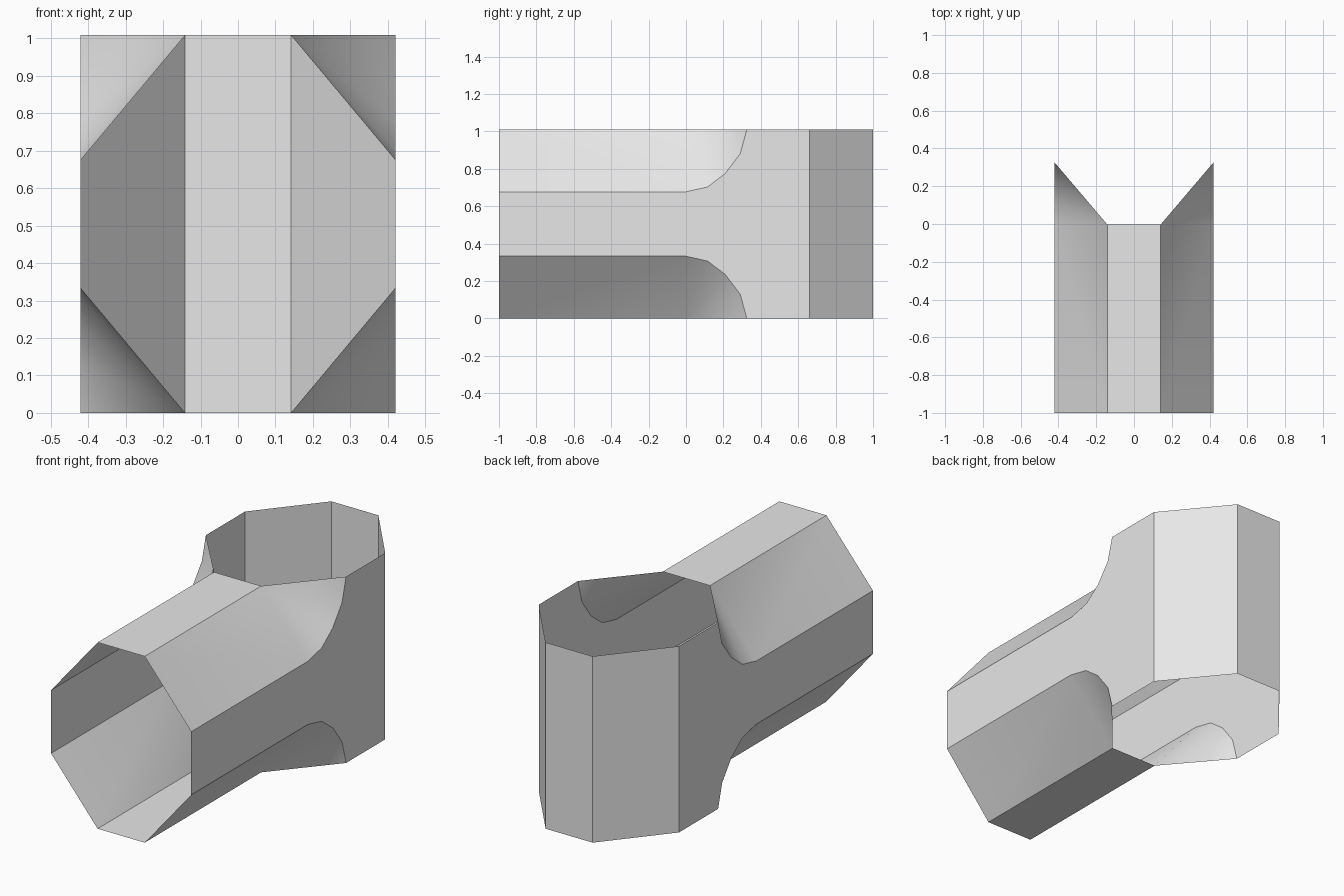
import bpy
import bmesh

cube = bpy.data.objects.get("Cube")
if cube:
    bpy.data.objects.remove(cube, do_unlink=True)

# Plain grey material
grey = bpy.data.materials.new("light_grey")
grey.use_nodes = True
colour = (0.8, 0.8, 0.8, 1.0)
grey.diffuse_color = colour
grey.node_tree.nodes["Principled BSDF"].inputs["Base Color"].default_value = colour

# Octagonal section sizes, with heights measured from the pipe's middle
SIDE, FLAT = 0.42, 0.141
TOP, SHOULDER = 0.5045, 0.171
FRONT, BACK, BACK_SHOULDER = -1.0, 1.0, 0.66

# Rounded crotch line where the two pipes meet on the side wall
crotch = [(SIDE, y, z) for y, z in (
    (-0.005, SHOULDER), (0.115, 0.198), (0.21, 0.27), (0.29, 0.376), (0.325, TOP))]
apex = (FLAT, -0.003, TOP)

bm = bmesh.new()


def face(*points):
    bm.faces.new([bm.verts.new(p) for p in points])


# Branch pipe: top strip and sloping shoulder
face((0, FRONT, TOP), (FLAT, FRONT, TOP), apex, (0, apex[1], TOP))
face((FLAT, FRONT, TOP), (SIDE, FRONT, SHOULDER), crotch[0], apex)

# Blend fanning from the shoulder into the upright pipe
for a, b in zip(crotch, crotch[1:]):
    face(apex, a, b)

# Shared flat side wall
face((SIDE, FRONT, 0), (SIDE, BACK_SHOULDER, 0), (SIDE, BACK_SHOULDER, TOP),
     *reversed(crotch), (SIDE, FRONT, SHOULDER))

# Upright pipe: back walls
outline = [(SIDE, BACK_SHOULDER), (FLAT, BACK), (0, BACK)]
for a, b in zip(outline, outline[1:]):
    face((*a, 0), (*b, 0), (*b, TOP), (*a, TOP))

bmesh.ops.remove_doubles(bm, verts=bm.verts, dist=0.0001)
mesh = bpy.data.meshes.new("tee_pipe")
bm.to_mesh(mesh)
bm.free()
mesh.materials.append(grey)

pipe = bpy.data.objects.new("tee_pipe", mesh)
pipe.location.z = TOP
bpy.context.collection.objects.link(pipe)

# Smooth blends with crisp octagon edges
bpy.ops.object.select_all(action='DESELECT')
pipe.select_set(True)
bpy.context.view_layer.objects.active = pipe
bpy.ops.object.shade_smooth_by_angle()

# Mirror the quarter left to right and top to bottom
mirror = pipe.modifiers.new("mirror", 'MIRROR')
mirror.use_axis = (True, False, True)
mirror.merge_threshold = 0.0005
